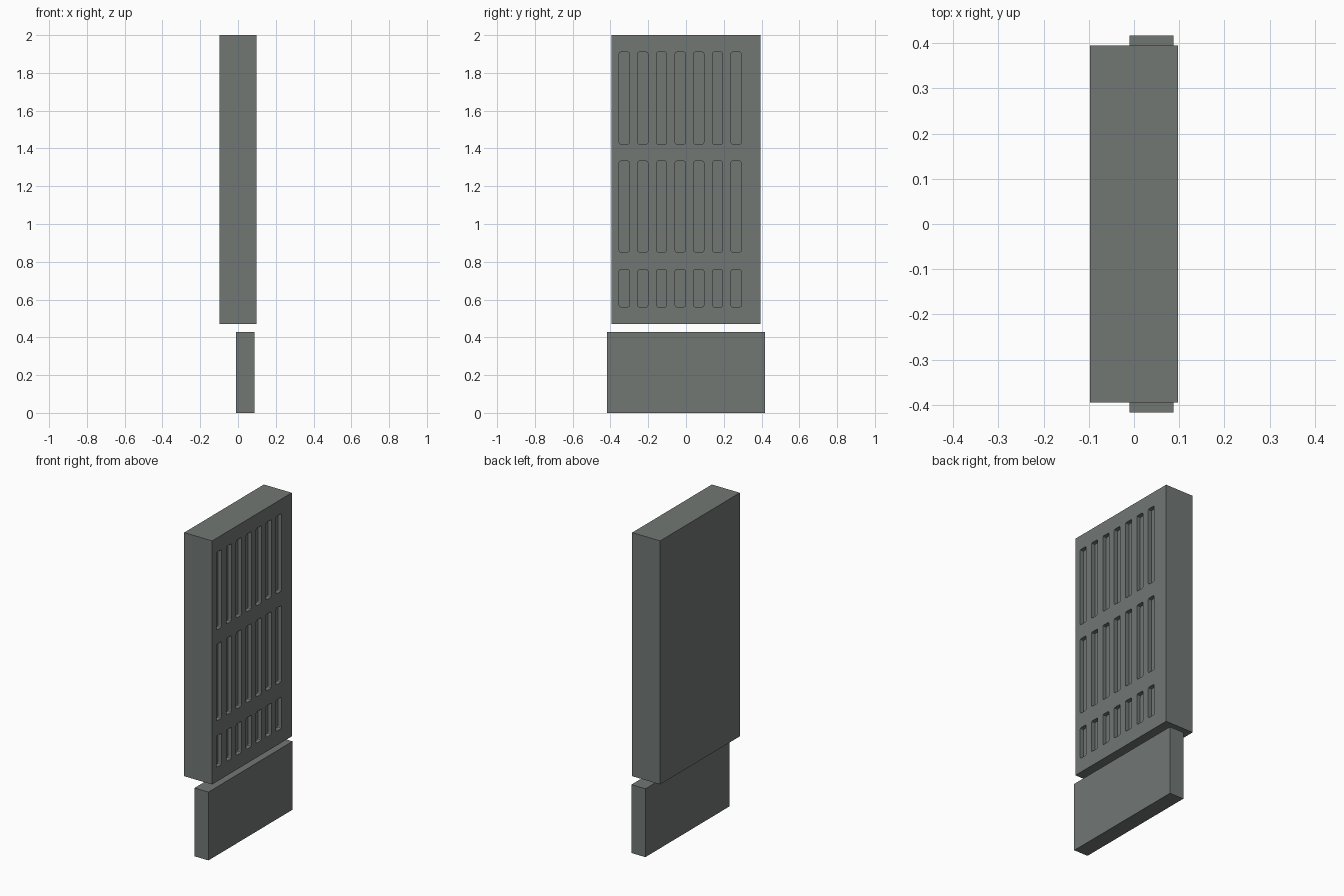
import bpy, bmesh
from mathutils import Matrix, Vector

if "Cube" in bpy.data.objects:
    bpy.data.objects.remove(bpy.data.objects["Cube"])

grey = bpy.data.materials.new("slate grey")
grey.diffuse_color = (0.165, 0.185, 0.175, 1)
grey.use_nodes = True
grey.node_tree.nodes["Principled BSDF"].inputs["Base Color"].default_value = grey.diffuse_color


def add_box(bm, lo, hi, corner=0.0):
    """Add a box; optionally bevel the edges that run along x."""
    lo, hi = Vector(lo), Vector(hi)
    mat = Matrix.Translation((lo + hi) / 2) @ Matrix.Diagonal((*(hi - lo), 1))
    verts = bmesh.ops.create_cube(bm, size=1, matrix=mat)["verts"]
    if corner:
        edges = {e for v in verts for e in v.link_edges
                 if abs(e.verts[0].co.x - e.verts[1].co.x) > 1e-4}
        bmesh.ops.bevel(bm, geom=list(edges), offset=corner, segments=2,
                        profile=0.5, affect='EDGES')


def make_object(name, bm):
    mesh = bpy.data.meshes.new(name)
    bm.to_mesh(mesh)
    bm.free()
    mesh.materials.append(grey)
    obj = bpy.data.objects.new(name, mesh)
    bpy.context.collection.objects.link(obj)
    return obj


# Lower plinth, set toward the right side and slightly wider than the panel
bm = bmesh.new()
add_box(bm, (-0.01, -0.417, 0), (0.087, 0.417, 0.429))
make_object("lower_plinth", bm)

# Upper panel
FACE_X = 0.097
bm = bmesh.new()
add_box(bm, (-FACE_X, -0.395, 0.471), (FACE_X, 0.395, 2.0))
panel = make_object("vented_panel", bm)

# Vent slots: three rows of seven rounded recesses in the +x face
DEPTH = 0.025
bm = bmesh.new()
for z0, z1 in ((0.561, 0.758), (0.852, 1.333), (1.423, 1.910)):
    for i in range(7):
        y = -0.327 + 0.0987 * i
        add_box(bm, (FACE_X - DEPTH, y - 0.0265, z0),
                (FACE_X + 0.05, y + 0.0265, z1), corner=0.008)
cutter = make_object("slot_cutter", bm)
cutter.hide_render = True

# Cut the slots, keep the result and remove the cutter
mod = panel.modifiers.new("slots", 'BOOLEAN')
mod.operation = 'DIFFERENCE'
mod.solver = 'EXACT'
mod.object = cutter
bpy.context.view_layer.update()
cut = bpy.data.meshes.new_from_object(
    panel.evaluated_get(bpy.context.evaluated_depsgraph_get()))
panel.modifiers.clear()
panel.data = cut
bpy.data.objects.remove(cutter)
